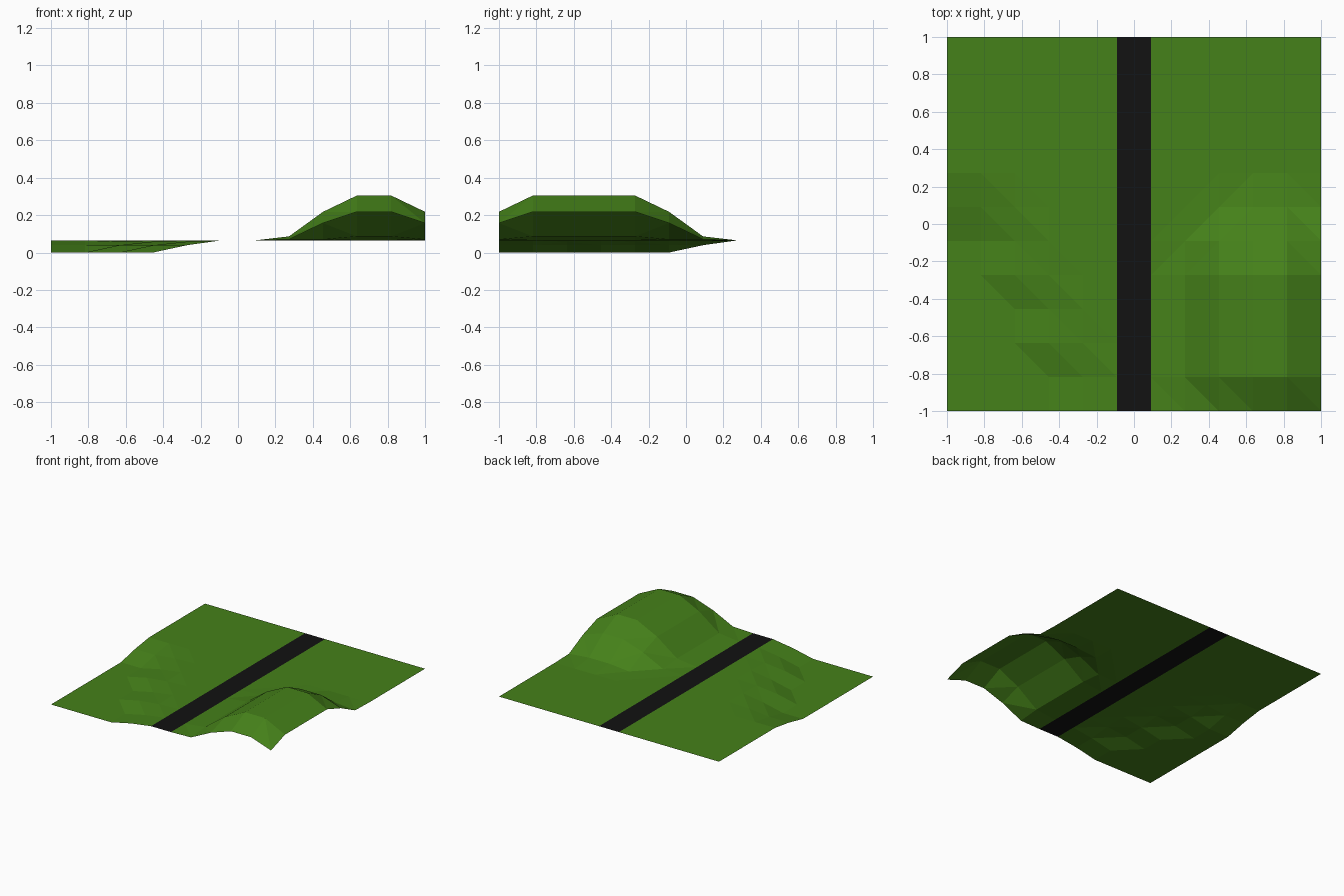
import bpy
from math import hypot

if "Cube" in bpy.data.objects:
    bpy.data.objects.remove(bpy.data.objects["Cube"])

N = 11                 # grid cells per side
STEP = 2 / N
BASE = 0.065           # level of the flat ground


def material(name, rgb):
    m = bpy.data.materials.new(name)
    m.diffuse_color = (*rgb, 1)
    m.use_nodes = True
    m.node_tree.nodes["Principled BSDF"].inputs["Base Color"].default_value = m.diffuse_color
    return m


def falloff(i, j, core, radius):
    # smooth falloff, distance measured in grid cells from the core points
    d = min(hypot(i - a, j - b) for a, b in core)
    t = max(0.0, 1 - d / radius)
    return t * t * (3 - 2 * t)


# hill plateau and the stepped hollow floor, as grid points
hill = [(i, j) for i in (9, 10) for j in range(1, 5)]
hollow = [(i, j) for j in range(6) for i in range(4 - j // 2)]


def height(i, j):
    if i > 5:
        return BASE + 0.24 * falloff(i, j, hill, 2.45)
    return BASE * (1 - falloff(i, j, hollow, 1.76))


def terrain(name, columns, mat):
    verts, index, faces = [], {}, []
    for i in range(columns[0], columns[-1] + 2):
        for j in range(N + 1):
            index[i, j] = len(verts)
            verts.append((-1 + i * STEP, -1 + j * STEP, height(i, j)))
    for i in columns:
        for j in range(N):
            a, b, c, d = (index[p] for p in
                          ((i, j), (i + 1, j), (i + 1, j + 1), (i, j + 1)))
            # diagonals follow the contour on the hill's back left shoulder
            if 6 <= i <= 8 and 4 <= j <= 6:
                faces += [(a, b, c), (a, c, d)]
            else:
                faces += [(a, b, d), (b, c, d)]
    me = bpy.data.meshes.new(name)
    me.from_pydata(verts, [], faces)
    me.materials.append(mat)
    ob = bpy.data.objects.new(name, me)
    bpy.context.collection.objects.link(ob)
    return ob


grass = material("grass", (0.06, 0.22, 0.01))
asphalt = material("asphalt", (0.006, 0.006, 0.006))

# grass on both sides, road strip through the middle
terrain("grass_with_hollow", range(0, 5), grass)
terrain("road", range(5, 6), asphalt)
terrain("grass_with_hill", range(6, 11), grass)
